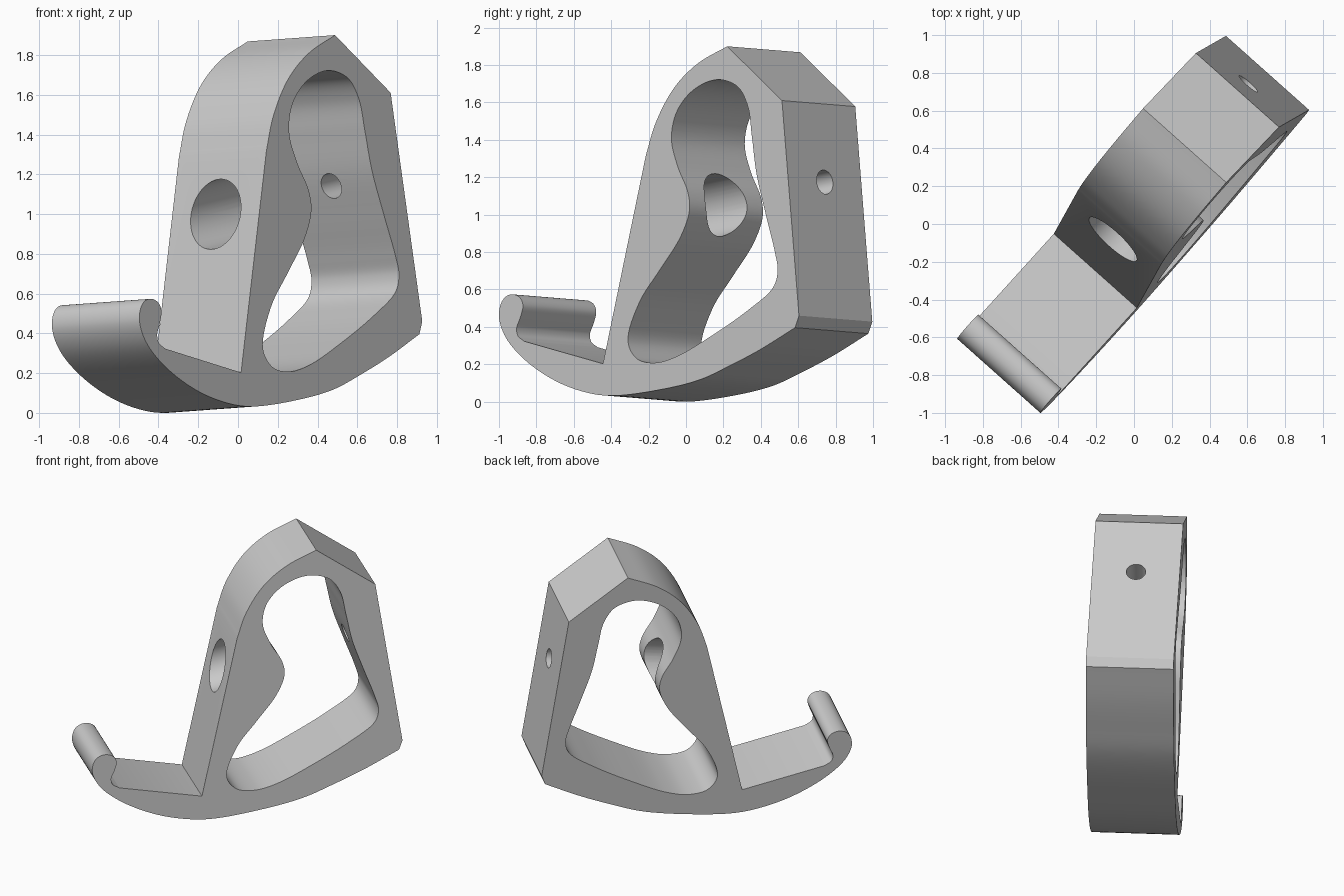
import bpy, bmesh
from mathutils import Vector

if "Cube" in bpy.data.objects:
    bpy.data.objects.remove(bpy.data.objects["Cube"])

E = Vector((-0.44, 0.392, -0.032))      # extrusion across the hook's width


def P(y, z, t=0.0):
    """Point of the near side plane, moved t widths across."""
    return Vector(((0.186 + 0.39 * y - 0.03 * z) / 0.44, y, z)) + E * t


def spline(pts, closed=False, n=8):
    """Smooth curve through the points (centripetal Catmull-Rom)."""
    p = [Vector(q) for q in pts]
    m = len(p)
    if closed:
        p = [p[-1]] + p + [p[0], p[1]]
    else:
        p = [2 * p[0] - p[1]] + p + [2 * p[-1] - p[-2]]
    out = []
    for i in range(1, len(p) - 2):
        a, b, c, d = p[i - 1:i + 3]
        t1 = (b - a).length ** 0.5
        t2 = t1 + (c - b).length ** 0.5
        t3 = t2 + (d - c).length ** 0.5
        for k in range(n):
            t = t1 + (t2 - t1) * k / n
            a1 = a.lerp(b, t / t1)
            a2 = b.lerp(c, (t - t1) / (t2 - t1))
            a3 = c.lerp(d, (t - t2) / (t3 - t2))
            b1 = a1.lerp(a2, t / t2)
            b2 = a2.lerp(a3, (t - t1) / (t3 - t1))
            out.append(b1.lerp(b2, (t - t1) / (t2 - t1)))
    return out if closed else out + [p[-2]]


def prism(name, outline, t0, t1):
    bm = bmesh.new()
    near = [bm.verts.new(P(y, z, t0)) for y, z in outline]
    far = [bm.verts.new(P(y, z, t1)) for y, z in outline]
    bm.faces.new(near)
    bm.faces.new(far[::-1])
    for i in range(len(near)):
        j = (i + 1) % len(near)
        bm.faces.new((near[i], far[i], far[j], near[j]))
    bmesh.ops.recalc_face_normals(bm, faces=bm.faces)
    me = bpy.data.meshes.new(name)
    bm.to_mesh(me)
    bm.free()
    ob = bpy.data.objects.new(name, me)
    bpy.context.collection.objects.link(ob)
    return ob


def drill(name, a, b, r):
    bpy.ops.mesh.primitive_cylinder_add(vertices=48, radius=r, depth=(b - a).length,
                                        location=(a + b) / 2)
    ob = bpy.context.object
    ob.name = name
    ob.rotation_mode = 'QUATERNION'
    ob.rotation_quaternion = (b - a).to_track_quat('Z', 'Y')
    return ob


# Outer outline: rounded shoulder, back corners, belly and curled tip
shoulder = spline([(-.214, 1.32), (-.16, 1.497), (-.06, 1.683), (.065, 1.81), (.22, 1.90)])
back = [(.513, 1.61), (.604, .46)]
belly = spline([(.583, .396), (.395, .278), (.235, .193), (.075, .118), (-.14, .064),
                (-.40, .032), (-.54, .051), (-.70, .112), (-.86, .222), (-.965, .345),
                (-1.0, .455), (-.985, .535), (-.955, .567), (-.92, .573), (-.888, .556),
                (-.872, .515), (-.886, .45), (-.905, .395), (-.899, .353), (-.865, .323)])
outline = [(-.444, .203)] + shoulder + back + belly
hook = prism("wall_hook", outline, 0, 1)

# Curvy opening through the body
opening = spline([(.17, 1.722), (.275, 1.685), (.33, 1.58), (.352, 1.42), (.377, 1.22),
                  (.428, .995), (.475, .80), (.49, .70), (.465, .61), (.335, .492),
                  (.125, .345), (-.05, .242), (-.165, .208), (-.26, .228), (-.31, .32),
                  (-.25, .53), (-.14, .705), (-.03, .88), (.018, 1.02), (.01, 1.12),
                  (-.045, 1.26), (-.078, 1.41), (-.045, 1.56), (.05, 1.675)], True)
cutters = [prism("opening_cutter", opening, -0.2, 1.2)]

# Screw hole through the back and wider driver hole through the front
A, B = P(-.277, 1.015, .5), P(.546, 1.19, .5)
cutters.append(drill("driver_hole_cutter", A.lerp(B, -.4), A.lerp(B, .58), .168))
cutters.append(drill("screw_hole_cutter", A.lerp(B, .55), A.lerp(B, 1.3), .065))

bpy.ops.object.select_all(action='DESELECT')
bpy.context.view_layer.objects.active = hook
hook.select_set(True)
for c in cutters:
    mod = hook.modifiers.new(c.name, 'BOOLEAN')
    mod.operation = 'DIFFERENCE'
    mod.solver = 'EXACT'
    mod.object = c
    bpy.ops.object.modifier_apply(modifier=mod.name)
for c in cutters:
    bpy.data.objects.remove(c)
bpy.ops.object.shade_smooth_by_angle(angle=0.45)
